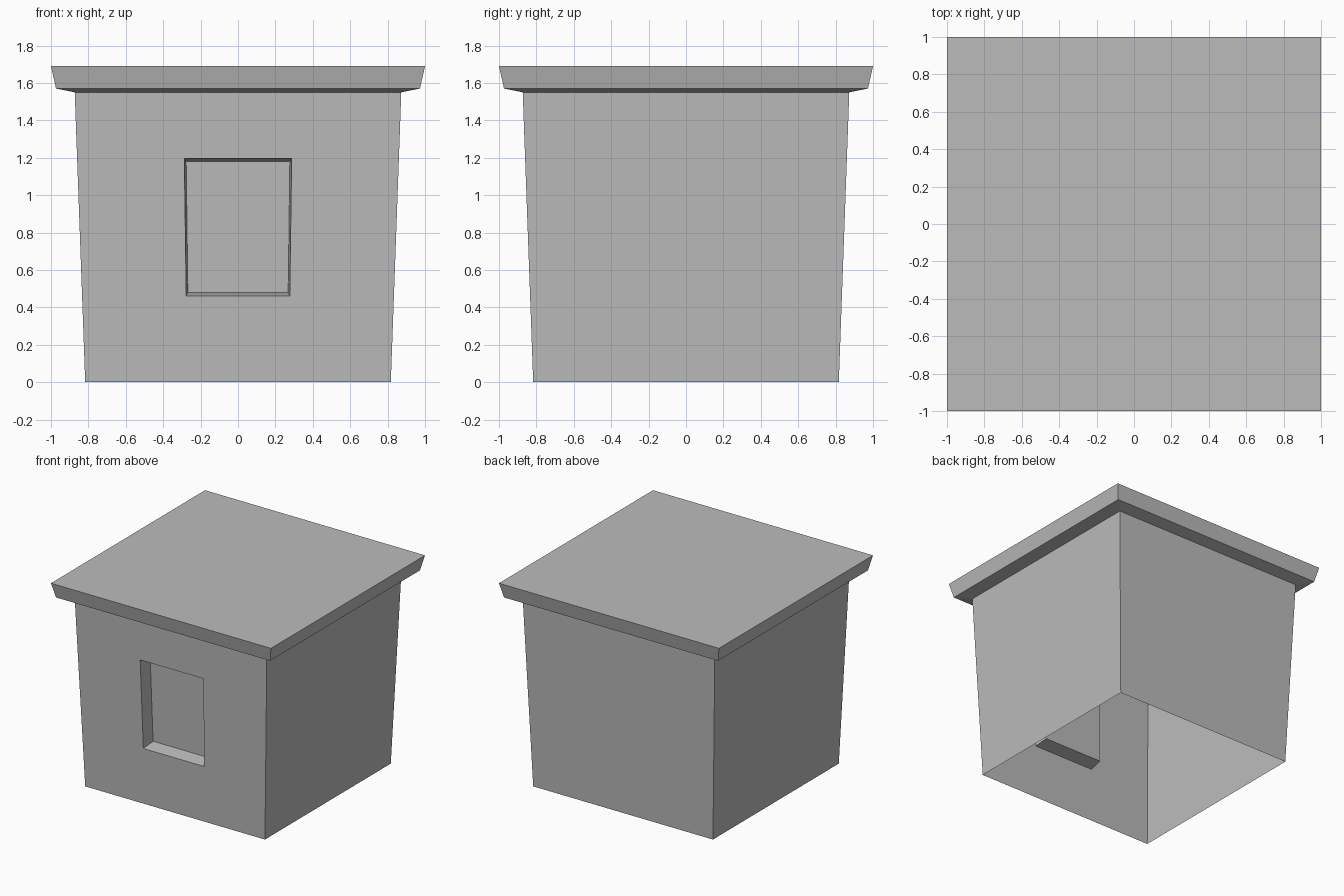
import bpy
import bmesh

default = bpy.data.objects.get("Cube")
if default:
    bpy.data.objects.remove(default, do_unlink=True)

# One plain grey for everything
grey = bpy.data.materials.new("plain grey")
grey.use_nodes = True
grey.diffuse_color = (0.5, 0.5, 0.5, 1)
bsdf = next(n for n in grey.node_tree.nodes if n.type == 'BSDF_PRINCIPLED')
bsdf.inputs["Base Color"].default_value = grey.diffuse_color
bsdf.inputs["Roughness"].default_value = 0.9

CORNERS = [(-1, -1), (1, -1), (1, 1), (-1, 1)]


def square_shell(bm, profile, cap=False):
    """Stack square rings of (half width, height); return the side faces."""
    rings = [[bm.verts.new((x * w, y * w, z)) for x, y in CORNERS]
             for w, z in profile]
    sides = []
    for low, high in zip(rings, rings[1:]):
        for i in range(4):
            j = (i + 1) % 4
            sides.append(bm.faces.new((low[i], low[j], high[j], high[i])))
    if cap:
        bm.faces.new(rings[-1])
    return sides


def finish(bm, name):
    mesh = bpy.data.meshes.new(name)
    bm.normal_update()
    bm.to_mesh(mesh)
    bm.free()
    mesh.materials.append(grey)
    obj = bpy.data.objects.new(name, mesh)
    bpy.context.collection.objects.link(obj)
    return obj


# Flared walls, open underneath, with a window niche pushed into the front
BASE, TOP, EAVES = 0.817, 0.873, 1.55


def wall_y(z):
    return -(BASE + (TOP - BASE) * z / EAVES)


def shape_opening(face, bottom, top, depth):
    """Move a face's corners to (half width, height) pairs below and above."""
    middle = face.calc_center_median().z
    for v in face.verts:
        half, z = top if v.co.z > middle else bottom
        v.co = (half if v.co.x > 0 else -half, wall_y(z) + depth, z)


bm = bmesh.new()
front = square_shell(bm, [(BASE, 0), (TOP, EAVES)])[0]
bm.normal_update()
bmesh.ops.inset_individual(bm, faces=[front], thickness=0.3)
shape_opening(front, (0.277, 0.462), (0.287, 1.197), 0)
bm.normal_update()
bmesh.ops.inset_individual(bm, faces=[front], thickness=0.02)
shape_opening(front, (0.268, 0.48), (0.277, 1.18), 0.115)
finish(bm, "walls_with_window_niche")

# Overhanging flat roof with a sloped soffit and flared edge
bm = bmesh.new()
square_shell(bm, [(TOP, EAVES), (0.973, 1.57), (1.0, 1.69)], cap=True)
finish(bm, "flat_roof")
